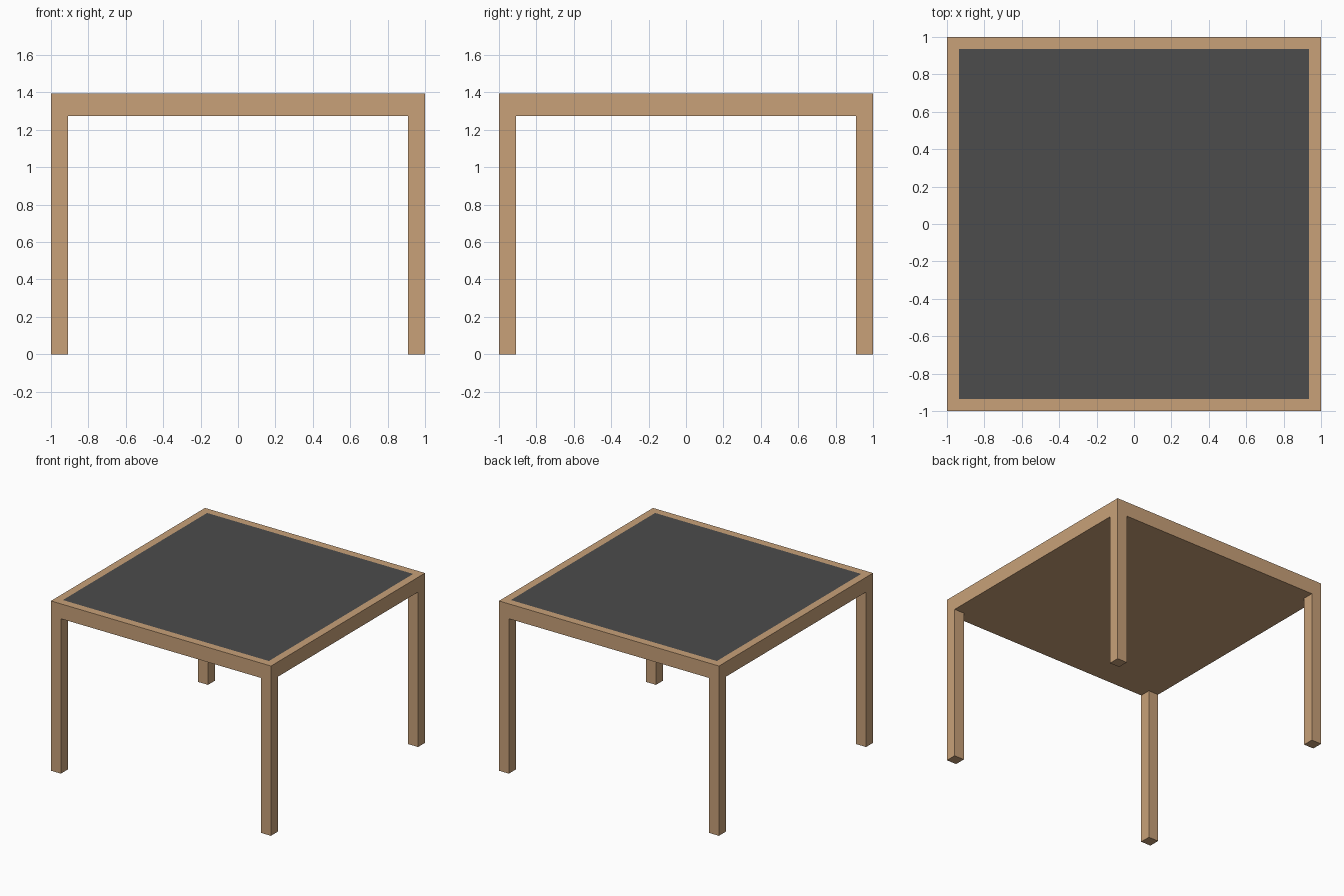
import bpy, bmesh
from mathutils import Matrix, Vector

if "Cube" in bpy.data.objects:
    bpy.data.objects.remove(bpy.data.objects["Cube"])

HALF, TOP, UNDER, BAR = 1.0, 1.395, 1.273, 0.09


def material(name, rgb):
    m = bpy.data.materials.new(name)
    m.diffuse_color = (*rgb, 1)
    m.use_nodes = True
    m.node_tree.nodes["Principled BSDF"].inputs["Base Color"].default_value = m.diffuse_color
    return m


def box_bmesh(lo, hi):
    lo, hi = Vector(lo), Vector(hi)
    bm = bmesh.new()
    bmesh.ops.create_cube(bm, size=1, matrix=Matrix.Translation((lo + hi) / 2)
                          @ Matrix.Diagonal((*(hi - lo), 1)))
    return bm


def finish(bm, name, *mats):
    me = bpy.data.meshes.new(name)
    bm.to_mesh(me)
    bm.free()
    for m in mats:
        me.materials.append(m)
    ob = bpy.data.objects.new(name, me)
    bpy.context.collection.objects.link(ob)
    return ob


wood = material("wood", (0.58, 0.356, 0.19))
charcoal = material("charcoal", (0.072, 0.072, 0.072))

# Table top: wooden slab with a flush dark panel inset in its upper face
bm = box_bmesh((-HALF, -HALF, UNDER), (HALF, HALF, TOP))
bm.normal_update()
panel = max(bm.faces, key=lambda f: f.calc_center_median().z)
bmesh.ops.inset_region(bm, faces=[panel], thickness=BAR)
panel.material_index = 1
finish(bm, "table_top", wood, charcoal)

# Square legs flush with the outer corners
for side, sx in (("left", -1), ("right", 1)):
    for end, sy in (("front", -1), ("back", 1)):
        c = HALF - BAR / 2
        x, y, h = sx * c, sy * c, BAR / 2
        bm = box_bmesh((x - h, y - h, 0), (x + h, y + h, UNDER))
        finish(bm, f"{end}_{side}_leg", wood)
